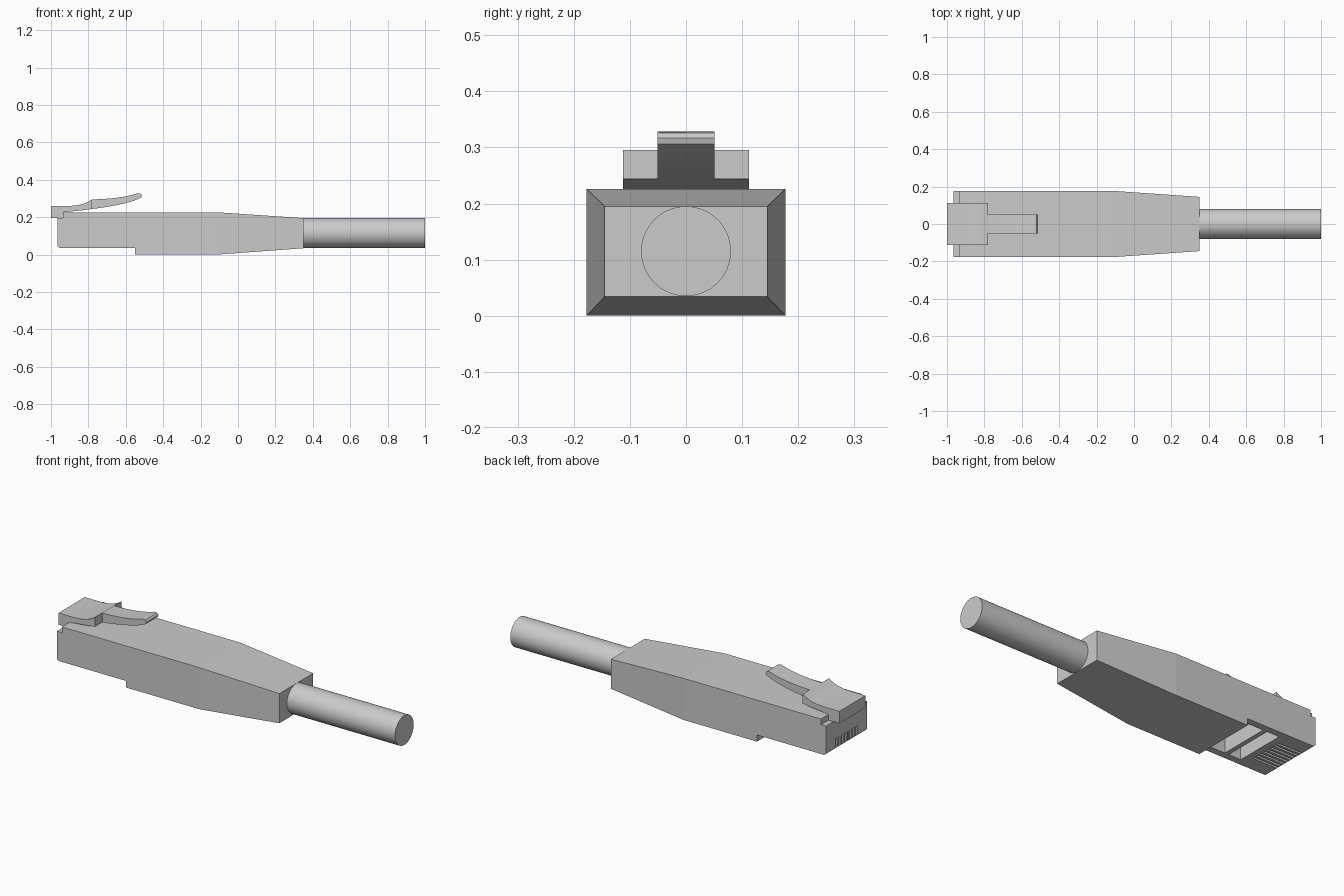
import bpy, bmesh, math
from mathutils import Matrix, Vector

if "Cube" in bpy.data.objects:
    bpy.data.objects.remove(bpy.data.objects["Cube"])


def make_object(name, bm):
    bmesh.ops.recalc_face_normals(bm, faces=bm.faces)
    mesh = bpy.data.meshes.new(name)
    bm.to_mesh(mesh)
    bm.free()
    obj = bpy.data.objects.new(name, mesh)
    bpy.context.collection.objects.link(obj)
    return obj


def extrude_profile(bm, points, half_width):
    """Extrude an x/z side profile symmetrically across y."""
    face = bm.faces.new([bm.verts.new((x, -half_width, z)) for x, z in points])
    ext = bmesh.ops.extrude_face_region(bm, geom=[face])
    verts = [g for g in ext["geom"] if isinstance(g, bmesh.types.BMVert)]
    bmesh.ops.translate(bm, verts=verts, vec=(0, 2 * half_width, 0))


def add_box(bm, x0, x1, y0, y1, z0, z1):
    size = Matrix.Diagonal((x1 - x0, y1 - y0, z1 - z0, 1))
    mid = Vector(((x0 + x1) / 2, (y0 + y1) / 2, (z0 + z1) / 2))
    bmesh.ops.create_cube(bm, size=1, matrix=Matrix.Translation(mid) @ size)


def smooth(obj):
    bpy.ops.object.select_all(action='DESELECT')
    obj.select_set(True)
    bpy.context.view_layer.objects.active = obj
    bpy.ops.object.shade_smooth_by_angle(angle=math.radians(30))


# Plug and boot in one body, rear narrowed towards the cable
bm = bmesh.new()
extrude_profile(bm, [
    (-0.965, 0.045), (-0.955, 0.036), (-0.55, 0.036), (-0.55, 0.0),
    (-0.11, 0.0), (0.35, 0.034), (0.35, 0.195), (-0.11, 0.226),
    (-0.935, 0.226), (-0.935, 0.195), (-0.965, 0.195)], 0.177)
bmesh.ops.bisect_plane(bm, geom=bm.verts[:] + bm.edges[:] + bm.faces[:], dist=1e-4,
                       plane_co=(-0.11, 0, 0), plane_no=(1, 0, 0))
for v in bm.verts:
    if v.co.x > 0.3:
        v.co.y = math.copysign(0.145, v.co.y)
body = make_object("plug_body", bm)

# Cutter: eight contact slots and two pockets underneath
bm = bmesh.new()
for i in range(8):
    y = (i - 3.5) * 0.025
    add_box(bm, -1.0, -0.81, y - 0.006, y + 0.006, 0.0, 0.095)
add_box(bm, -0.773, -0.70, -0.14, 0.14, 0.0, 0.115)
add_box(bm, -0.675, -0.575, -0.14, 0.14, 0.01, 0.115)
cutter = make_object("slot_cutter", bm)
cutter.hide_render = True

mod = body.modifiers.new("slots", 'BOOLEAN')
mod.operation = 'DIFFERENCE'
mod.solver = 'EXACT'
mod.object = cutter
bpy.context.view_layer.objects.active = body
body.select_set(True)
bpy.ops.object.modifier_apply(modifier=mod.name)
bpy.data.objects.remove(cutter)

# Wide latch base
bm = bmesh.new()
extrude_profile(bm, [
    (-1.0, 0.195), (-0.935, 0.195), (-0.935, 0.226), (-0.87, 0.233),
    (-0.82, 0.238), (-0.78, 0.244), (-0.78, 0.295), (-0.80, 0.283),
    (-0.83, 0.270), (-0.87, 0.262), (-0.91, 0.260), (-1.0, 0.260)], 0.1125)
smooth(make_object("latch_base", bm))

# Narrow curved latch lever with a rounded tip
bm = bmesh.new()
extrude_profile(bm, [
    (-0.78, 0.295), (-0.72, 0.297), (-0.66, 0.302), (-0.60, 0.311),
    (-0.56, 0.321), (-0.537, 0.328), (-0.522, 0.326), (-0.514, 0.317),
    (-0.517, 0.306), (-0.53, 0.299), (-0.56, 0.287), (-0.60, 0.275),
    (-0.66, 0.262), (-0.72, 0.252), (-0.78, 0.244)], 0.051)
smooth(make_object("latch_lever", bm))

# Cable
bm = bmesh.new()
place = Matrix.Translation((0.675, 0, 0.115)) @ Matrix.Rotation(math.pi / 2, 4, 'Y')
bmesh.ops.create_cone(bm, cap_ends=True, segments=64, radius1=0.08, radius2=0.08,
                      depth=0.65, matrix=place)
smooth(make_object("cable", bm))
